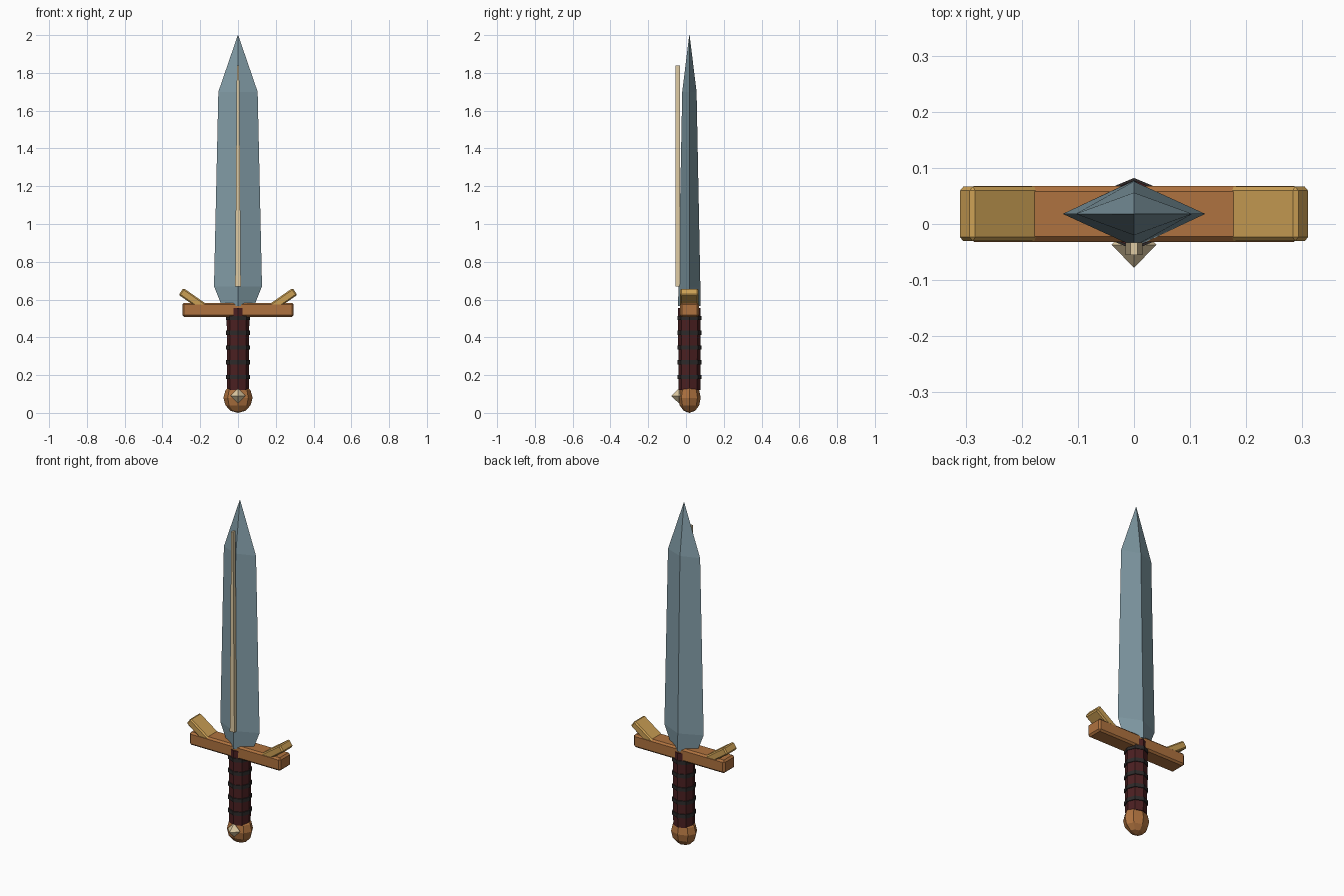
import bpy, bmesh
from math import radians, pi
from mathutils import Matrix

cube = bpy.data.objects.get("Cube")
if cube:
    bpy.data.objects.remove(cube, do_unlink=True)

MID = 0.018  # depth of the sword's centre plane


def material(name, r, g, b):
    m = bpy.data.materials.new(name)
    m.use_nodes = True
    m.diffuse_color = (r, g, b, 1)
    node = next(n for n in m.node_tree.nodes if n.type == 'BSDF_PRINCIPLED')
    node.inputs["Base Color"].default_value = (r, g, b, 1)
    return m


steel = material("blue steel", 0.22, 0.33, 0.38)
bronze = material("bronze", 0.43, 0.17, 0.05)
gold = material("gold", 0.60, 0.35, 0.09)
cream = material("pale cream", 0.74, 0.60, 0.37)
leather = material("dark red leather", 0.07, 0.014, 0.015)
cord = material("black cord", 0.026, 0.023, 0.023)


def finish(name, bm, mat):
    bmesh.ops.recalc_face_normals(bm, faces=bm.faces)
    mesh = bpy.data.meshes.new(name)
    bm.to_mesh(mesh)
    bm.free()
    mesh.materials.append(mat)
    obj = bpy.data.objects.new(name, mesh)
    bpy.context.collection.objects.link(obj)
    return obj


def loft(name, rings, mat):
    """Skin a list of equal-sized point rings and cap both ends."""
    bm = bmesh.new()
    rows = [[bm.verts.new(p) for p in ring] for ring in rings]
    n = len(rows[0])
    for a, b in zip(rows, rows[1:]):
        for i in range(n):
            j = (i + 1) % n
            bm.faces.new((a[i], a[j], b[j], b[i]))
    bm.faces.new(rows[0])
    bm.faces.new(rows[-1])
    return finish(name, bm, mat)


def box(name, size, place, mat, bevel):
    bm = bmesh.new()
    bmesh.ops.create_cube(bm, size=1, matrix=place @ Matrix.Diagonal((*size, 1)))
    bmesh.ops.bevel(bm, geom=bm.edges[:], offset=bevel, segments=1, affect='EDGES')
    return finish(name, bm, mat)


def octagon(name, radius_low, radius_high, low, high, mat):
    bm = bmesh.new()
    bmesh.ops.create_cone(bm, cap_ends=True, segments=8, radius1=radius_low,
                          radius2=radius_high, depth=high - low,
                          matrix=Matrix.Translation((0, MID, (low + high) / 2)))
    return finish(name, bm, mat)


# Blade: diamond sections (height, half width, half depth)
sections = [(0.565, 0.085, 0.060), (0.67, 0.127, 0.058),
            (1.70, 0.104, 0.038), (2.0, 0.001, 0.001)]
loft("blade", [[(-w, MID, z), (0, MID - d, z), (w, MID, z), (0, MID + d, z)]
               for z, w, d in sections], steel)

# Tapering inlay strip in front of the blade ridge
loft("blade_inlay", [[(-w, -0.055, z), (w, -0.055, z), (w, -0.033, z), (-w, -0.033, z)]
                     for z, w in ((0.67, 0.015), (1.84, 0.006))], cream)

# Crossguard with raised tips on both sides
box("crossguard", (0.59, 0.1, 0.076), Matrix.Translation((0, MID, 0.545)), bronze, 0.01)
for side, label in ((1, "left"), (-1, "right")):
    place = Matrix.Translation((side * 0.24, MID, 0.60)) @ Matrix.Rotation(-side * radians(35), 4, 'Y')
    box("guard_tip_" + label, (0.15, 0.097, 0.044), place, gold, 0.007)

# Grip with cord bindings
octagon("grip", 0.058, 0.060, 0.12, 0.555, leather)
for i in range(5):
    z = 0.19 + i * 0.078
    octagon(f"grip_binding_{i + 1}", 0.064, 0.064, z - 0.011, z + 0.011, cord)

# Pommel
bm = bmesh.new()
bmesh.ops.create_uvsphere(bm, u_segments=8, v_segments=6, radius=1,
                          matrix=Matrix.Translation((0, MID, 0.08))
                          @ Matrix.Diagonal((0.077, 0.060, 0.080, 1)))
finish("pommel", bm, bronze)

# Eight-sided gem set in the front of the pommel
bm = bmesh.new()
gem_place = Matrix.Translation((0, -0.037, 0.09))
for turn in (0, pi):
    bmesh.ops.create_cone(bm, cap_ends=False, segments=4, radius1=0.04, radius2=0, depth=0.041,
                          matrix=gem_place @ Matrix.Rotation(pi / 2 + turn, 4, 'X')
                          @ Matrix.Translation((0, 0, 0.0205)))
bmesh.ops.remove_doubles(bm, verts=bm.verts, dist=0.0005)
finish("pommel_gem", bm, cream)
